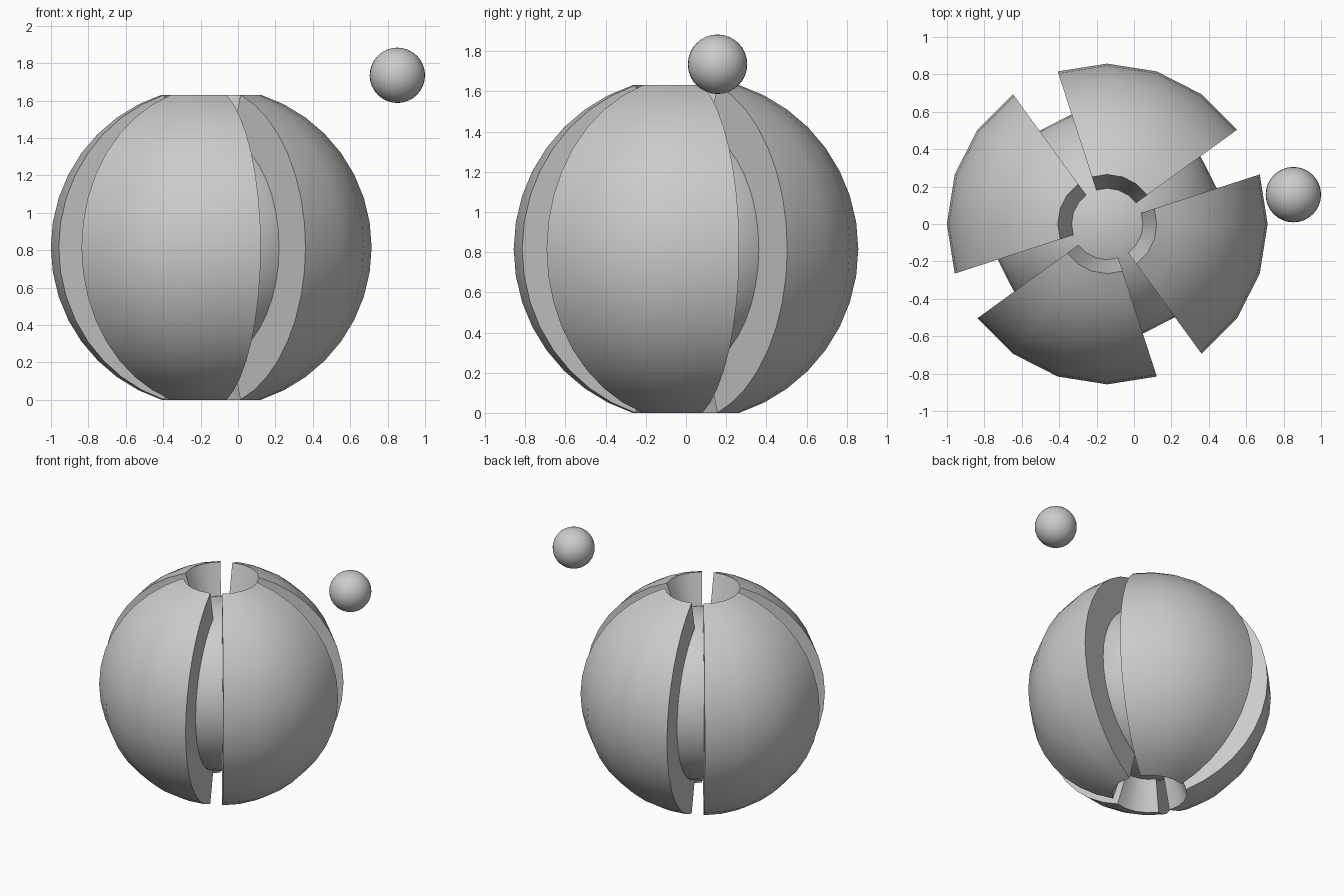
import bpy, bmesh
from math import sin, cos, radians

if "Cube" in bpy.data.objects:
    bpy.data.objects.remove(bpy.data.objects["Cube"])

CENTRE = (-0.143, 0, 0.8155)
R_OUT, R_IN = 0.8575, 0.617


def smooth(obj):
    bpy.ops.object.select_all(action='DESELECT')
    obj.select_set(True)
    bpy.context.view_layer.objects.active = obj
    bpy.ops.object.shade_smooth_by_angle(angle=radians(30))


def ball(name, loc, radius, segments, rings):
    bpy.ops.mesh.primitive_uv_sphere_add(segments=segments, ring_count=rings,
                                         radius=radius, location=loc)
    obj = bpy.context.object
    obj.name = name
    smooth(obj)


def shell_wedge(name, start):
    """Thick spherical wedge, 72 degrees wide, open at both poles."""
    bm = bmesh.new()
    # closed cross-section: outer arc down, inner arc back up
    polar = [18 + 9 * i for i in range(17)]
    section = [(R_OUT, p) for p in polar] + [(R_IN, p) for p in reversed(polar)]
    cols = []
    for k in range(5):
        a = radians(start + 18 * k)
        cols.append([bm.verts.new((r * sin(radians(p)) * cos(a),
                                   r * sin(radians(p)) * sin(a),
                                   r * cos(radians(p)))) for r, p in section])
    n = len(section)
    for c0, c1 in zip(cols, cols[1:]):
        for i in range(n):
            j = (i + 1) % n
            bm.faces.new((c0[i], c0[j], c1[j], c1[i]))
    # flat slot walls, built as quads between the two arcs
    for c in (cols[0], cols[-1]):
        for i in range(len(polar) - 1):
            bm.faces.new((c[i], c[i + 1], c[n - 2 - i], c[n - 1 - i]))
    bmesh.ops.recalc_face_normals(bm, faces=bm.faces)
    mesh = bpy.data.meshes.new(name)
    bm.to_mesh(mesh)
    bm.free()
    obj = bpy.data.objects.new(name, mesh)
    obj.location = CENTRE
    bpy.context.collection.objects.link(obj)
    smooth(obj)


# four shell wedges separated by narrow slots
for i in range(4):
    shell_wedge(f"shell_wedge_{i + 1}", 36 + 90 * i)

# core inside the shell, and the small satellite ball
ball("inner_core", CENTRE, 0.616, 20, 20)
ball("small_ball", (0.852, 0.157, 1.735), 0.148, 32, 16)
